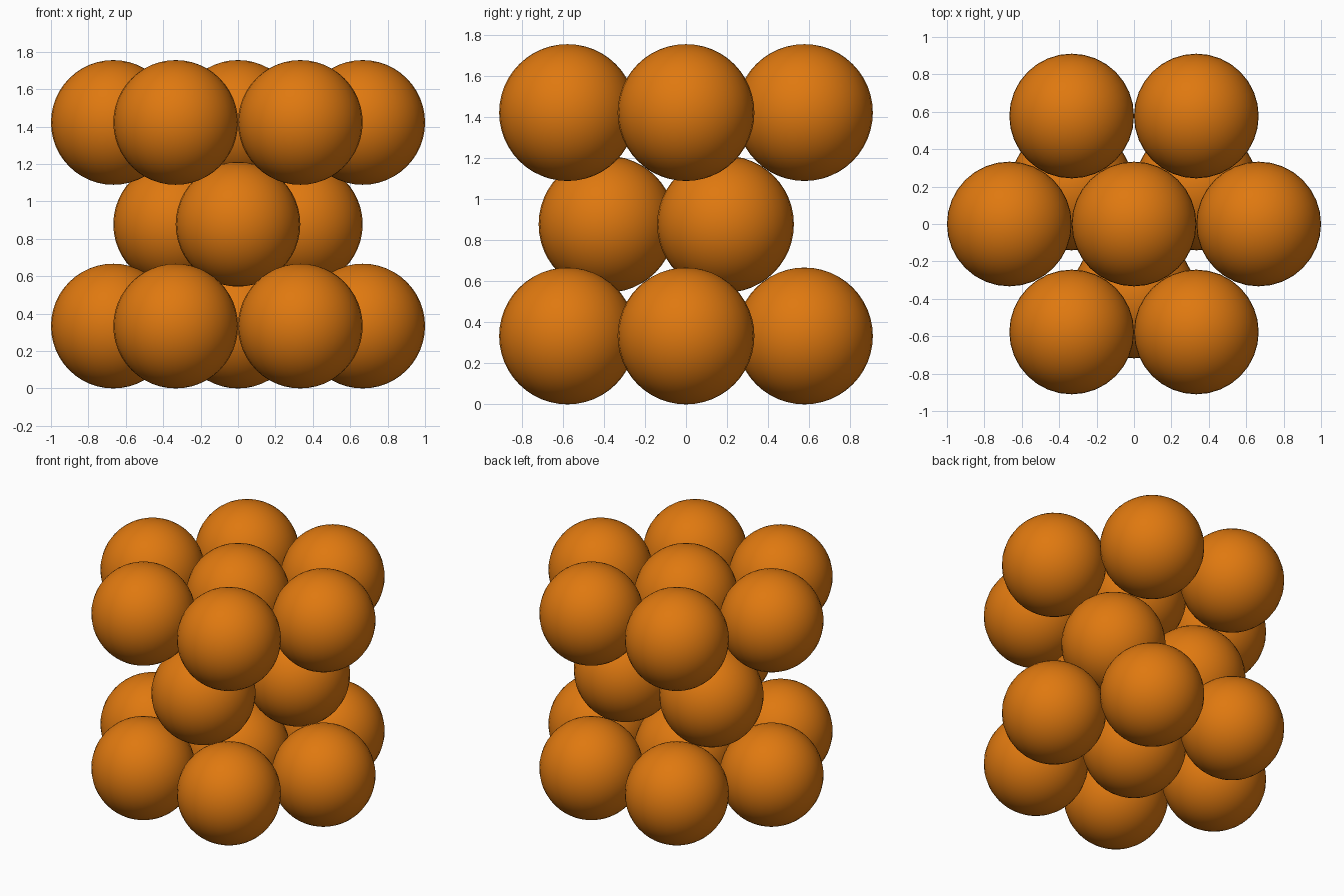
import bpy
import math

cube = bpy.data.objects.get("Cube")
if cube:
    bpy.data.objects.remove(cube, do_unlink=True)

R = 1 / 3                              # ball radius
LAYER = 2 * R * math.sqrt(2 / 3)       # spacing of close-packed layers
ROW = R * math.sqrt(3)                 # spacing of rows within a layer

orange = bpy.data.materials.new("orange")
orange.use_nodes = True
colour = (0.74, 0.19, 0.005, 1)
orange.diffuse_color = colour
orange.node_tree.nodes["Principled BSDF"].inputs["Base Color"].default_value = colour

# One shared ball mesh
bpy.ops.mesh.primitive_uv_sphere_add(segments=32, ring_count=24, radius=R)
first = bpy.context.object
bpy.ops.object.shade_smooth()
ball = first.data
ball.name = "ball"
ball.materials.append(orange)
bpy.data.objects.remove(first, do_unlink=True)


def add_ball(name, x, y, z):
    obj = bpy.data.objects.new(name, ball)
    obj.location = (x, y, z)
    bpy.context.collection.objects.link(obj)


# Bottom and top layers: a centre ball ringed by six
for level, z in (("bottom", R), ("top", R + 2 * LAYER)):
    add_ball(level + "_centre_ball", 0, 0, z)
    for i in range(6):
        a = i * math.pi / 3
        add_ball(f"{level}_ring_ball_{i + 1}", 2 * R * math.cos(a), 2 * R * math.sin(a), z)

# Middle layer: three balls nested in the hollows
middle_z = R + LAYER
add_ball("middle_front_ball", 0, -2 * ROW / 3, middle_z)
for side, s in (("left", 1), ("right", -1)):
    add_ball(f"middle_{side}_ball", s * R, ROW / 3, middle_z)
